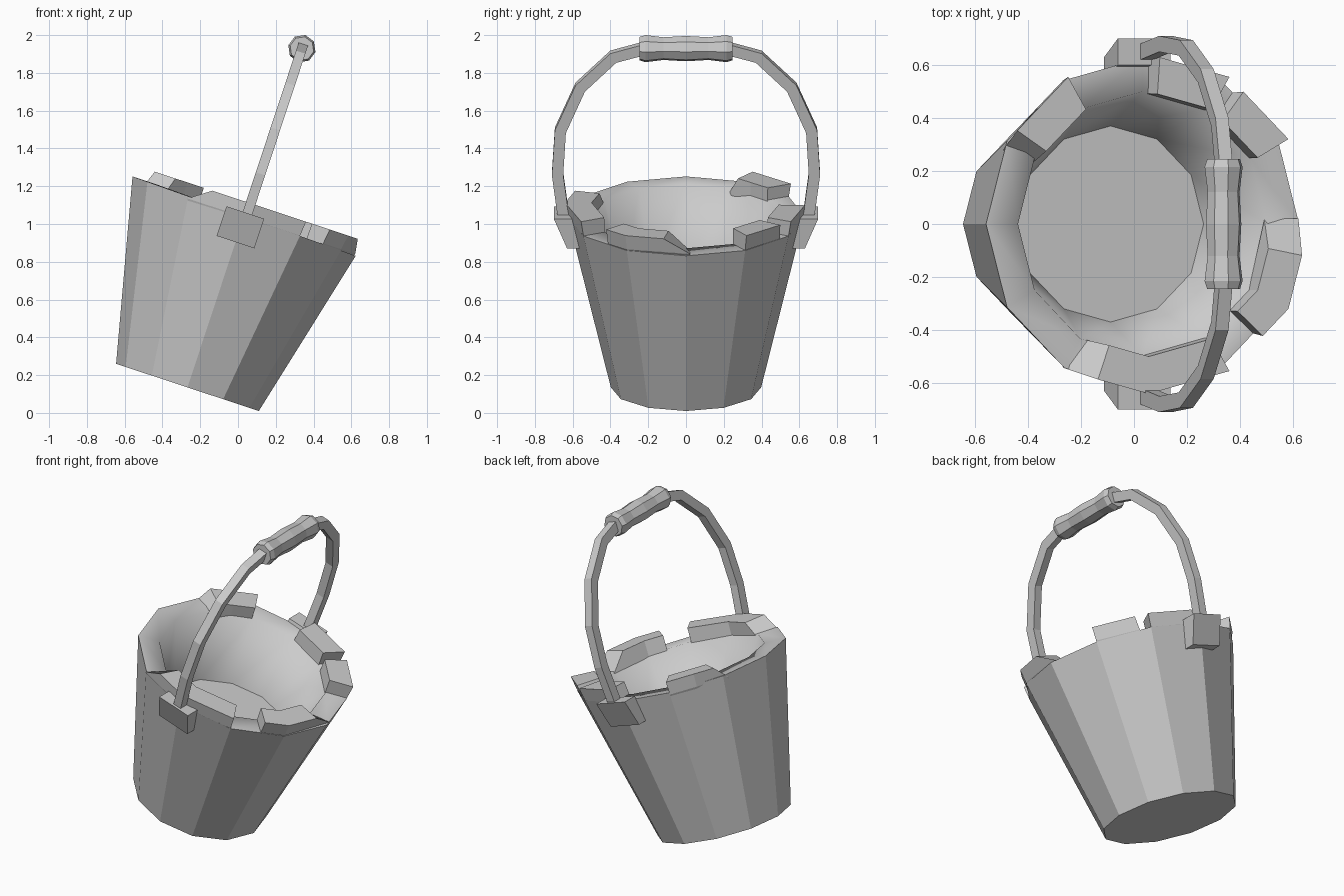
import bpy, bmesh
from math import sin, cos, radians
from mathutils import Matrix, Vector

if "Cube" in bpy.data.objects:
    bpy.data.objects.remove(bpy.data.objects["Cube"])

# whole bucket leans sideways as one rigid frame
TILT = Matrix.Translation((-0.2675, 0, 0.135)) @ Matrix.Rotation(radians(18.3), 4, 'Y')


def skin(name, rings):
    """Join matching rings of points into a capped solid in the tilted frame."""
    bm = bmesh.new()
    vs = [[bm.verts.new(p) for p in r] for r in rings]
    n = len(rings[0])
    for a, b in zip(vs, vs[1:]):
        for i in range(n):
            j = (i + 1) % n
            bm.faces.new((a[i], a[j], b[j], b[i]))
    bm.faces.new(vs[0])
    bm.faces.new(vs[-1])
    bmesh.ops.recalc_face_normals(bm, faces=bm.faces)
    me = bpy.data.meshes.new(name)
    bm.to_mesh(me)
    bm.free()
    ob = bpy.data.objects.new(name, me)
    ob.matrix_world = TILT
    bpy.context.collection.objects.link(ob)
    return ob


def on_wall(deg, r, w):
    """Point on a twelve-sided ring whose corners sit at multiples of 30 degrees."""
    k = r * cos(radians(15)) / cos(radians(deg % 30 - 15))
    return (k * cos(radians(deg)), k * sin(radians(deg)), w)


# bucket: outer cone, thick rim (a little lower on the right), inner wall, raised floor
profile = [(0.398, 0), (0.627, 0.955), (0.50, 0.955), (0.37, 0.57)]
bucket = skin("bucket", [[on_wall(30 * i, r, w - (0.014 * cos(radians(30 * i)) if w > 0.9 else 0))
                          for i in range(12)] for r, w in profile])
for f in bucket.data.polygons:      # inside is smooth, outside stays faceted
    f.use_smooth = f.normal.z > 0.1 and len(f.vertices) == 4


# raised rim chunks: (base angle, top angle) stations; differing ends give sloped sides
def rim_chunk(name, stations):
    rings = []
    for low, high in stations:
        rings.append([on_wall(low, 0.612, 0.92), on_wall(low, 0.627, 0.95),
                      on_wall(high, 0.641, 1.03), on_wall(high, 0.50, 1.03),
                      on_wall(low, 0.497, 0.93)])
    skin(name, rings)


rim_chunk("rim_chunk_back_left", [(120, 120), (135, 135), (153, 146)])
rim_chunk("rim_chunk_back", [(60, 60), (75, 75), (88, 86)])
rim_chunk("rim_chunk_back_right", [(30, 30), (42, 42), (54, 53)])
rim_chunk("rim_chunk_right", [(-43, -43), (-30, -30), (2, -11)])
rim_chunk("rim_chunk_front", [(-120, -109), (-105, -102), (-90, -90), (-75, -75), (-60, -60)])

# handle lugs on front and back walls
for side, name in ((-1, "front_lug"), (1, "back_lug")):
    skin(name, [[(x, side * y, w) for y, w in
                 ((0.55, 0.81), (0.63, 0.81), (0.70, 0.975), (0.60, 0.975))]
                for x in (-0.105, 0.105)])

# handle: flat bar swept along a mirrored arch
half = [(0.645, 0.93), (0.68, 1.196), (0.665, 1.438), (0.56, 1.678), (0.385, 1.848), (0.2, 1.9)]
path = [Vector((0.012, y, w)) for y, w in half]
path += [Vector((0.012, -y, w)) for y, w in reversed(half)]
rings = []
for i, p in enumerate(path):
    t = (path[min(i + 1, len(path) - 1)] - path[max(i - 1, 0)]).normalized()
    n = Vector((1, 0, 0)).cross(t) * 0.03
    u = Vector((0.026, 0, 0))
    rings.append([p + n + u, p + n - u, p - n - u, p - n + u])
skin("handle", rings)

# eight-sided wavy grip
wave = [(-0.245, 0.064), (-0.215, 0.074), (-0.12, 0.062), (0, 0.069),
        (0.12, 0.062), (0.215, 0.074), (0.245, 0.064)]
skin("grip", [[(0.012 + r * cos(radians(45 * i + 4)), y, 1.893 + r * sin(radians(45 * i + 4)))
               for i in range(8)] for y, r in wave])
